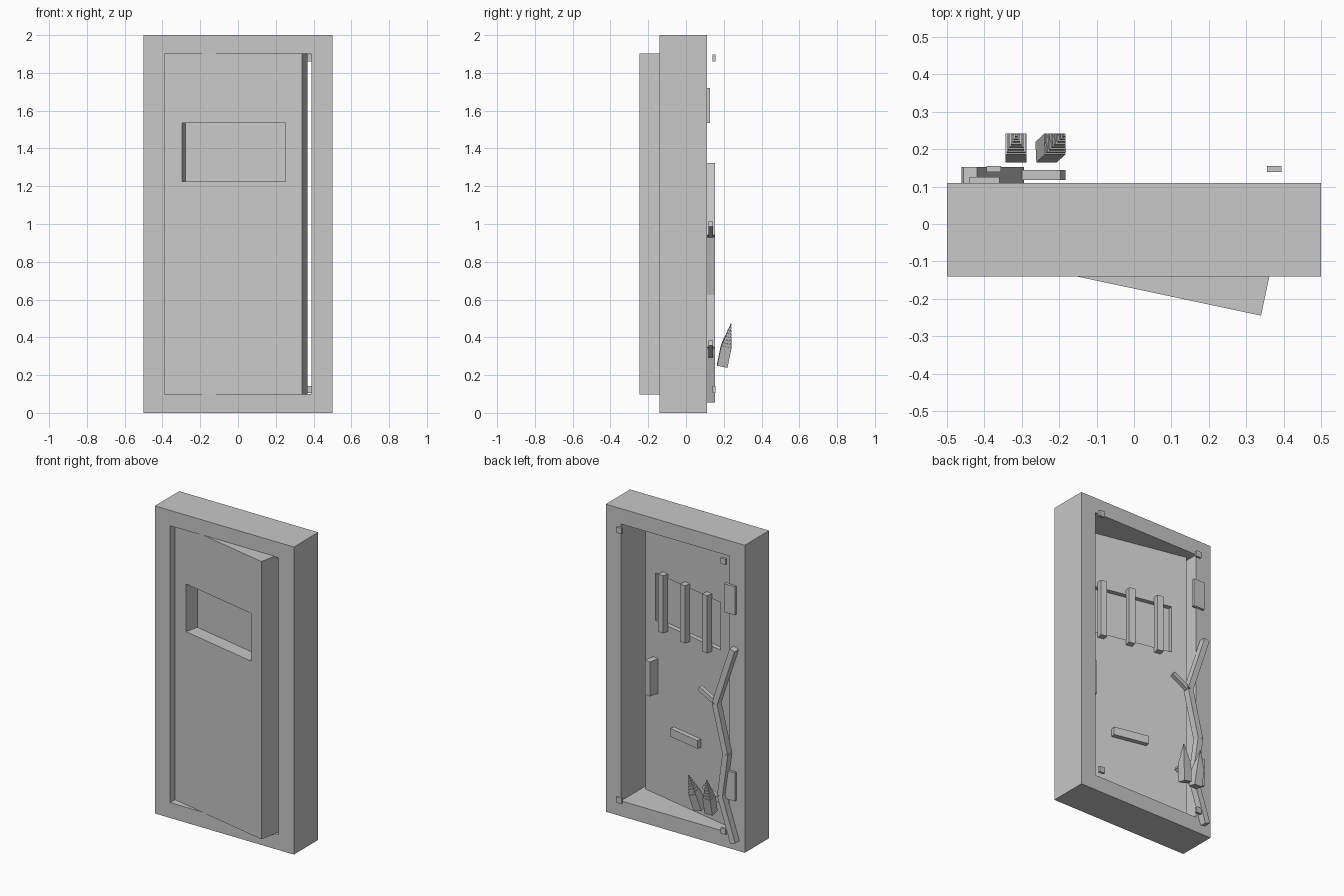
import bpy, bmesh, math
from mathutils import Matrix, Vector

if "Cube" in bpy.data.objects:
    bpy.data.objects.remove(bpy.data.objects["Cube"])

grey = bpy.data.materials.new("plain_grey")
grey.diffuse_color = (0.58, 0.58, 0.58, 1)
grey.use_nodes = True
grey.node_tree.nodes["Principled BSDF"].inputs["Base Color"].default_value = grey.diffuse_color


def finish(name, bm, matrix):
    bmesh.ops.transform(bm, matrix=matrix, verts=bm.verts)
    bmesh.ops.recalc_face_normals(bm, faces=bm.faces)
    me = bpy.data.meshes.new(name)
    bm.to_mesh(me)
    bm.free()
    me.materials.append(grey)
    ob = bpy.data.objects.new(name, me)
    bpy.context.collection.objects.link(ob)
    return ob


def add_box(bm, lo, hi):
    lo, hi = Vector(lo), Vector(hi)
    m = Matrix.Translation((lo + hi) / 2) @ Matrix.Diagonal((*(hi - lo), 1))
    bmesh.ops.create_cube(bm, size=1, matrix=m)


def box(name, lo, hi, matrix=Matrix()):
    bm = bmesh.new()
    add_box(bm, lo, hi)
    return finish(name, bm, matrix)


def ring(name, outer, inner, y0, y1, matrix=Matrix()):
    """Rectangular slab with a rectangular hole; rects are x0, x1, z0, z1."""
    bm = bmesh.new()

    def loop(r, y):
        x0, x1, z0, z1 = r
        return [bm.verts.new((x, y, z)) for x, z in
                ((x0, z0), (x1, z0), (x1, z1), (x0, z1))]
    loops = [loop(outer, y0), loop(outer, y1), loop(inner, y1), loop(inner, y0)]
    for k in range(4):
        a, b = loops[k], loops[(k + 1) % 4]
        for i in range(4):
            j = (i + 1) % 4
            bm.faces.new((a[i], a[j], b[j], b[i]))
    return finish(name, bm, matrix)


def beam(name, p, q, y, w, d):
    """Square bar between two (x, z) points at depth y."""
    dx, dz = q[0] - p[0], q[1] - p[1]
    m = Matrix.Translation((p[0], y, p[1])) @ Matrix.Rotation(math.atan2(dx, dz), 4, 'Y')
    return box(name, (-w / 2, -d / 2, 0), (w / 2, d / 2, math.hypot(dx, dz)), m)


# Door frame
ring("frame", (-0.5, 0.5, 0, 2), (-0.39, 0.39, 0.1, 1.9), -0.14, 0.11)

# Door standing ajar, with recessed window panel
D = Matrix.Translation((-0.394, -0.089, 0)) @ Matrix.Rotation(math.radians(-12), 4, 'Z')
T = 0.14
ring("door", (0, 0.75, 0.097, 1.903), (0.1, 0.66, 1.225, 1.535), 0, T, D)
box("window_pane", (0.1, 0.09, 1.225), (0.66, 0.11, 1.535), D)

# Window bars, handle block and letter flap on the back of the door
for i in range(3):
    c = 0.195 + 0.19 * i
    box(f"window_bar_{i + 1}", (c - 0.021, T, 1.19), (c + 0.021, T + 0.04, 1.565), D)
box("handle_block", (0.638, T, 0.76), (0.68, T + 0.068, 0.985), D)
box("letter_flap", (0.268, T, 0.535), (0.502, T + 0.03, 0.588), D)

# Hinge plates
for name, z in (("lower_hinge", 0.325), ("upper_hinge", 1.535)):
    box(name, (-0.44, 0.105, z), (-0.36, 0.126, z + 0.185))

# Corner studs
for sx in (-1, 1):
    for z in (0.105, 1.86):
        c = sx * 0.375
        box("corner_stud", (c - 0.019, 0.139, z), (c + 0.019, 0.155, z + 0.038))

# Crooked branch and its twigs
path = [(-0.443, 0.062), (-0.35, 0.345), (-0.388, 0.625), (-0.312, 0.935), (-0.438, 1.317)]
for i in range(4):
    beam(f"branch_{i + 1}", path[i], path[i + 1], 0.131, 0.038, 0.044)
for i, (x, z) in enumerate(((-0.34, 0.305), (-0.31, 0.935))):
    beam(f"twig_{i + 1}", (x, z), (x + 0.12, z + 0.065), 0.131, 0.028, 0.026)


# Stepped leaning spikes
def spike(name, base, lean_x):
    bm = bmesh.new()
    w = 0.028
    add_box(bm, (-w, -w, 0), (w, w, 0.11))
    n = 7
    for i in range(n):
        r = w * (1 - (i + 0.8) / (n + 0.6))
        z = 0.11 + 0.12 * i / n
        add_box(bm, (-r, -r, z), (r, r, z + 0.12 / n))
    m = (Matrix.Translation(base) @ Matrix.Rotation(lean_x, 4, 'Y')
         @ Matrix.Rotation(-0.2, 4, 'X'))
    finish(name, bm, m)


spike("spike_upright", (-0.315, 0.192, 0.247), 0)
spike("spike_leaning", (-0.235, 0.192, 0.25), 0.22)
